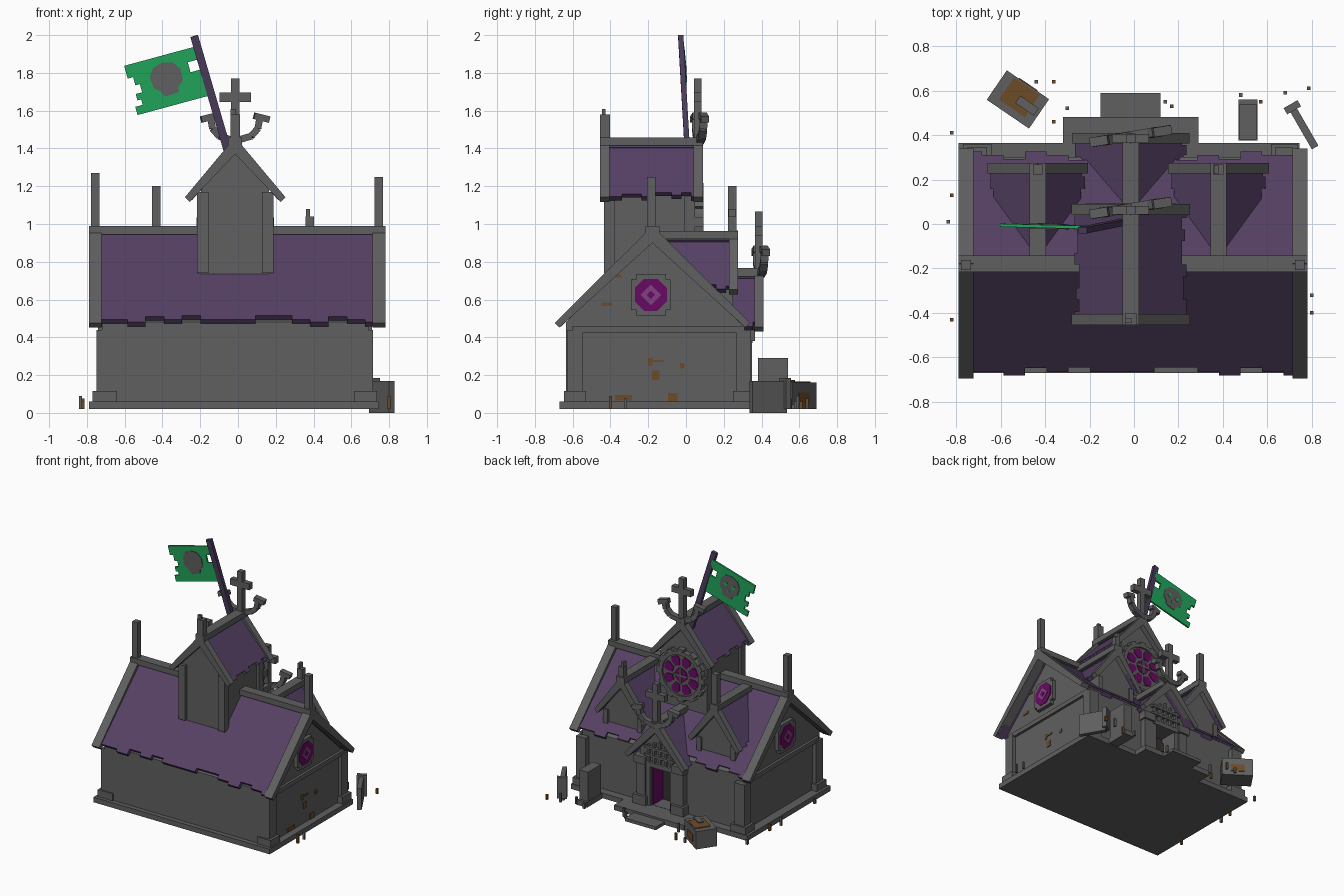
import bpy, bmesh, math
from mathutils import Vector

cube = bpy.data.objects.get("Cube")
if cube:
    bpy.data.objects.remove(cube, do_unlink=True)


def material(name, *rgb):
    m = bpy.data.materials.new(name)
    m.use_nodes = True
    m.diffuse_color = (*rgb, 1)
    m.node_tree.nodes["Principled BSDF"].inputs["Base Color"].default_value = (*rgb, 1)
    return m


STONE = material("grey_stone", .115, .115, .115)
TILE = material("purple_tile", .092, .052, .128)
POLE = material("dark_purple_wood", .07, .042, .1)
GLASS = material("magenta_glass", .14, .003, .125)
MAUVE = material("pale_mauve_glass", .22, .05, .21)
CLOTH = material("green_cloth", .015, .37, .1)
RUST = material("brown_rust", .15, .07, .022)
DARK = material("dark_opening", .03, .03, .03)

X, Y, Z = Vector((1, 0, 0)), Vector((0, 1, 0)), Vector((0, 0, 1))
XC = -.015   # centre line of tower and porch
YC = -.178   # line of the main ridge


def plate(name, pts, o, u, v, t, mat):
    """Outline in the u, v plane, extruded by vector t."""
    bm = bmesh.new()
    o, t = Vector(o), Vector(t)
    face = bm.faces.new([bm.verts.new(o + u * a + v * b) for a, b in pts])
    ext = bmesh.ops.extrude_face_region(bm, geom=[face])
    bmesh.ops.translate(bm, vec=t, verts=[g for g in ext["geom"] if isinstance(g, bmesh.types.BMVert)])
    bmesh.ops.recalc_face_normals(bm, faces=bm.faces)
    me = bpy.data.meshes.new(name)
    bm.to_mesh(me)
    bm.free()
    me.materials.append(mat)
    ob = bpy.data.objects.new(name, me)
    bpy.context.collection.objects.link(ob)
    return ob


def rect(a, b):
    return [(-a, -b), (a, -b), (a, b), (-a, b)]


def ngon(n, r, phase=0):
    return [(r * math.cos(phase + math.tau * i / n), r * math.sin(phase + math.tau * i / n)) for i in range(n)]


def box(name, x0, x1, y0, y1, z0, z1, mat=STONE):
    return plate(name, [(x0, y0), (x1, y0), (x1, y1), (x0, y1)], Z * z0, X, Y, Z * (z1 - z0), mat)


def beam(name, p, q, w, d, mat=STONE):
    p, q = Vector(p), Vector(q)
    axis = (q - p).normalized()
    side = axis.cross(Y).normalized()
    return plate(name, rect(w / 2, d / 2), p, side, axis.cross(side), q - p, mat)


def ragged(length, depth, bites):
    """Roof panel outline with a broken lower edge."""
    step = length / len(bites)
    pts = [(length, 0), (0, 0)]
    for i, bite in enumerate(bites):
        pts += [(i * step, depth - bite), ((i + 1) * step, depth - bite)]
    return pts


def roof(name, start, along, length, half, drop, bites, trim, ends):
    """Two tiled slopes, a ridge stone and rake stones at the chosen ends."""
    start = Vector(start)
    across = Y if along is X else X
    for s, side in ((1, "a"), (-1, "b")):
        down = across * (half * s) - Z * drop
        depth = down.length
        down.normalize()
        n = along.cross(down)
        if n.z > 0:
            n = -n
        outline = ragged(length - .02, depth, bites[::s])
        plate(f"{name}_slope_{side}", outline, start + along * .01, along, down, n * .03, TILE)
    plate(name + "_ridge", rect(.037, .022), start + Z * .012, across, Z, along * length, STONE)
    h, d, k = half + .014, drop + .003, .025
    chevron = [(-h, -d), (0, .035), (h, -d), (h - k, -d - k), (0, -.055), (k - h, -d - k)]
    for e in ends:
        plate(f"{name}_rake_{e}", chevron, start + along * (e * (length - trim)), across, Z, along * trim, STONE)


def gable_wall(name, start, along, length, half, low, eave, apex):
    across = Y if along is X else X
    outline = [(-half, low), (half, low), (half, eave), (0, apex), (-half, eave)]
    return plate(name, outline, start, across, Z, along * length, STONE)


def pinnacle(name, x, y, z0, z1, w=.022):
    box(name, x - w, x + w, y - w, y + w, z0, z1)


# base, platform and step
box("base", -.79, .745, -.67, .365, .02, .06)
box("porch_platform", -.32, .29, .36, .48, .02, .06)
box("porch_step", -.15, .12, .48, .59, .02, .045)

# main hall
hall = gable_wall("hall_walls", (-.72, YC + .012, 0), X, 1.41, .468, .05, .482, .93)
roof("hall_roof", (-.79, YC, .955), X, 1.57, .503, .475,
     [.0, .02, .045, 0, .02, .05, .05, .02, .02, .02, .05, .02, .045, 0, .02, .02], .068, (0, 1))
for x0, x1 in ((-.75, -.66), (.635, .715)):
    for y0, y1 in ((-.63, -.545), (.265, .345)):
        box("corner_pilaster", x0, x1, y0, y1, .06, .44)
        box("pilaster_foot", x0 - .02, x1 + .02, y0 - .015, y1 + .015, .06, .115)
pinnacle("hall_pinnacle_right", -.755, YC - .006, .95, 1.27)
pinnacle("hall_pinnacle_left", .745, YC - .006, .95, 1.25)

# gable ends: beam and window
frame = [(-.105, -.08), (-.08, -.08), (-.08, -.11), (.08, -.11), (.08, -.08), (.105, -.08)]
frame += [(-a, -b) for a, b in frame]
for s, x in ((1, .69), (-1, -.72)):
    box("gable_beam", min(x, x + s * .02), max(x, x + s * .02), -.6, .31, .425, .46)
    mid = Vector((x, YC - .008, .625))
    plate("gable_window_frame", frame, mid, Y, Z, X * (s * .03), STONE)
    plate("gable_window_glass", ngon(8, .092, math.pi / 8), mid + X * (s * .03), Y, Z, X * (s * .005), GLASS)
    plate("gable_window_rosette", ngon(4, .055), mid + X * (s * .034), Y, Z, X * (s * .005), MAUVE)
    plate("gable_window_eye", ngon(4, .022), mid + X * (s * .038), Y, Z, X * (s * .005), GLASS)

# rust patches on the left gable wall
for y, z, w, h in ((-.42, .575, .028, .01), (-.37, .725, .025, .008), (-.19, .27, .012, .02), (-.16, .2, .02, .025),
                   (-.15, .275, .03, .006), (-.02, .25, .012, .015), (-.33, .08, .045, .014), (-.07, .08, .025, .025)):
    plate("rust_patch", rect(w, h), (.69, y, z), Y, Z, X * .006, RUST)

# tower rising through the ridge
gable_wall("tower_walls", (XC, -.41, 0), Y, .46, .18, .7, 1.19, 1.395)
for sx in (-1, 1):
    for y in (-.405, .02):
        x = XC + sx * .172
        box("tower_pilaster", x - .03, x + .03, y - .028, y + .028, .74, 1.17)
roof("tower_roof", (XC, -.455, 1.425), Y, .545, .252, .28, [0, .0, .02, .02, 0, .03, .03, .01, .03, 0], .05, (0, 1))
pinnacle("tower_pinnacle", XC, -.428, 1.42, 1.58, .026)
box("tower_pinnacle_tip", XC - .025, XC + .005, -.445, -.425, 1.58, 1.61)


# anchor-shaped cross on the rear gables, its arms slightly twisted
def anchor_cross(name, y, z):
    box(name + "_shaft", XC - .022, XC + .022, y - .02, y + .02, z - .02, z + .33)
    box(name + "_bar", XC - .083, XC + .083, y - .02, y + .02, z + .205, z + .255)
    for s in (-1, 1):
        def spot(a, b):
            return XC + s * a, y + .01 + s * a * .16, z + b
        arm = [spot(a, b) for a, b in ((0, .0), (.085, .025), (.12, .065), (.13, .12))]
        for p, q in zip(arm, arm[1:]):
            beam(name + "_arm", p, q, .036, .042)
        beam(name + "_fluke", spot(.1, .133), spot(.18, .113), .035, .042)


anchor_cross("tower_cross", .062, 1.44)
anchor_cross("porch_cross", .385, .735)

# rose window on the rear of the tower
rose = Vector((XC, .04, 1.01))
plate("rose_disc", ngon(24, .19), rose, X, Z, Y * .04, STONE)
plate("rose_rim", ngon(24, .19) + [(.19, -1e-4), (.16, -1e-4)] + ngon(24, .16)[:0:-1] + [(.16, 0)],
      rose + Y * .038, X, Z, Y * .015, STONE)
for i in range(12):
    a = math.tau * i / 12
    r, t = X * math.cos(a) + Z * math.sin(a), Z * math.cos(a) - X * math.sin(a)
    plate("rose_tooth", rect(.018, .025), rose + r * .188, r, t, Y * .052, STONE)
for i in range(8):
    a = math.tau * (i + .5) / 8
    r, t = X * math.cos(a) + Z * math.sin(a), Z * math.cos(a) - X * math.sin(a)
    petal = [(.075, -.02), (.12, -.038), (.145, -.03), (.152, 0), (.145, .03), (.12, .038), (.075, .02)]
    plate("rose_petal", petal, rose + Y * .04, r, t, Y * .006, GLASS)
plate("rose_centre", ngon(12, .055), rose + Y * .04, X, Z, Y * .006, GLASS)
for a, b in ((.06, .008), (.008, .06)):
    plate("rose_centre_bar", rect(a, b), rose + Y * .044, X, Z, Y * .009, STONE)

# dormers
for side, x, tip in (("right", -.433, 1.2), ("left", .38, 1.04)):
    gable_wall("dormer_wall_" + side, (x, -.1, 0), Y, .335, .165, .5, .665, .89)
    roof("dormer_roof_" + side, (x, -.165, .93), Y, .44, .212, .275, [0, 0, .02, 0, .015, .03, 0, .02], .048, (1,))
    for s in (-1, 1):
        xs = x + s * .148
        box("dormer_pilaster", xs - .02, xs + .02, .2, .248, .5, .66)
    pinnacle("dormer_pinnacle_" + side, x, .245, .92, tip)
box("dormer_broken_tip", .36, .38, .225, .265, 1.04, 1.08)

# porch with an open doorway
porch = gable_wall("porch_walls", (XC, .05, 0), Y, .275, .19, .05, .48, .7)
roof("porch_roof", (XC, .03, .733), Y, .38, .25, .275, [0, 0, 0, 0, .02, .02, 0, .03], .048, (1,))
cutter = box("doorway_cutter", XC - .085, XC + .085, .2, .5, .062, .37)
cutter.hide_render = True
cutter.display_type = "WIRE"
for ob in (hall, porch):
    cut = ob.modifiers.new("doorway", "BOOLEAN")
    cut.operation, cut.solver, cut.object = "DIFFERENCE", "EXACT", cutter
box("doorway_back", XC - .085, XC + .085, .195, .203, .06, .372, DARK)
box("door_leaf", XC + .075, XC + .084, .203, .32, .062, .36, GLASS)
for s in (-1, 1):
    x = XC + s * .165
    box("porch_column", x - .038, x + .038, .28, .35, .06, .44)
    box("porch_column_foot", x - .055, x + .055, .27, .37, .06, .13)
    box("porch_capital", x - .05, x + .05, .27, .365, .38, .44)
    box("door_jamb", XC + s * .104 - .018, XC + s * .104 + .018, .32, .345, .06, .38)
box("door_lintel", XC - .13, XC + .13, .32, .352, .37, .405)
for i in range(5):
    x = XC + (i - 2) * .05
    box("lattice_post", x - .009, x + .009, .33, .352, .4, .58 - abs(i - 2) * .02)
for z in (.45, .51):
    box("lattice_rail", XC - .13, XC + .13, .33, .356, z, z + .018)

# leaning pole with torn flag
beam("flag_pole", (-.05, .008, 1.37), (-.232, -.028, 1.995), .042, .028, POLE)
fu, fv = Vector((-.965, .025, -.262)), Vector((-.262, 0, .965))
flag = [(-.02, 0), (.375, 0), (.375, .045), (.335, .045), (.335, .075), (.355, .075), (.355, .11), (.32, .11),
        (.32, .155), (.345, .155), (.345, .2), (.375, .2), (.375, .27), (-.02, .27), (-.02, .2),
        (.045, .2), (.045, .145), (-.02, .145)]
corner = Vector((-.17, -.022, 1.675))
plate("flag", flag, corner, fu, fv, Y * .014, CLOTH)
mid = corner + fu * .175 + fv * .145
skull = [(-.04, -.085), (.035, -.09), (.05, -.055), (.08, -.03), (.085, .03), (.055, .075), (0, .09),
         (-.055, .075), (-.085, .03), (-.08, -.03), (-.05, -.055)]
for nm, y, t in (("front", 0, -.004), ("back", .014, .004)):
    plate("flag_emblem_" + nm, skull, mid + Y * y, fu, fv, Y * t, STONE)
for a, b, r in ((-.035, .01, .018), (.035, .01, .018), (0, -.035, .01)):
    plate("flag_emblem_hole", ngon(6, r), mid + Y * .017 + fu * a + fv * b, fu, fv, Y * .004, CLOTH)

# standing stones behind the hall
box("tall_stone", .475, .55, .38, .54, .03, .29)
box("tall_stone_foot", .47, .555, .375, .56, .02, .06)
su, sv = Vector((.5, -.866, 0)), Vector((.866, .5, 0))
plate("leaning_stone", rect(.105, .017), (.762, .435, 0), su, sv, Z * .17, STONE)
plate("leaning_stone_cap", rect(.016, .036), (.712, .525, .02), su, sv, Z * .165, STONE)

# broken crate
cu, cv = Vector((.826, -.564, 0)), Vector((.564, .826, 0))
crate = Vector((-.522, .56, .02))
plate("crate", rect(.115, .08), crate, cu, cv, Z * .14, STONE)
plate("crate_top", rect(.07, .06), crate + Z * .14 + cv * .012, cu, cv, Z * .006, RUST)
plate("crate_slat", rect(.05, .02), crate + Z * .14 + cu * .05, cu, cv, Z * .014, STONE)
plate("crate_side_rust", rect(.05, .028), crate + cv * .08 + Z * .06, cu, Z, cv * .004, RUST)

# scattered splinters
for i, (x, y) in enumerate(((-.82, .41), (-.82, .13), (-.835, .01), (-.82, -.43), (.8, -.32), (.8, -.4),
                            (-.44, .64), (-.36, .64), (-.3, .52), (-.36, .46), (.14, .55), (.17, .53),
                            (.48, .58), (.57, .55), (.68, .59), (.785, .61))):
    box("splinter", x - .008, x + .008, y - .008, y + .008, .02, .06 + .015 * (i % 3), RUST if i % 2 else STONE)
